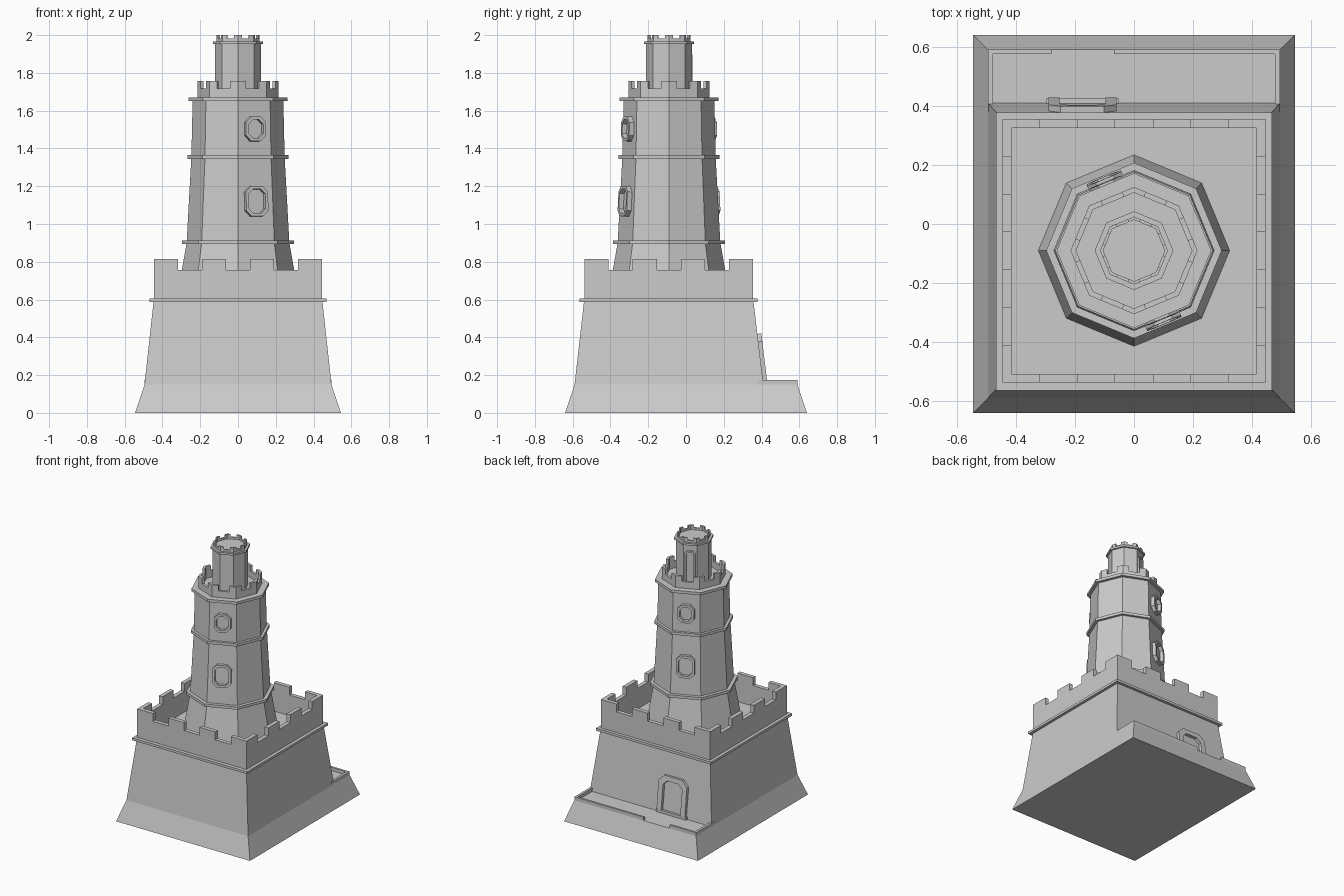
import bpy, bmesh, math
from mathutils import Vector

if "Cube" in bpy.data.objects:
    bpy.data.objects.remove(bpy.data.objects["Cube"])

CY = -0.09  # tower axis offset in y


def finish(name, bm):
    bmesh.ops.remove_doubles(bm, verts=bm.verts, dist=1e-5)
    bmesh.ops.recalc_face_normals(bm, faces=bm.faces)
    me = bpy.data.meshes.new(name)
    bm.to_mesh(me)
    bm.free()
    ob = bpy.data.objects.new(name, me)
    bpy.context.collection.objects.link(ob)
    return ob


def rect(x, y0, y1):
    return [(-x, y0), (x, y0), (x, y1), (-x, y1)]


def octo(r):
    return [(r * math.cos(i * math.pi / 4), CY + r * math.sin(i * math.pi / 4)) for i in range(8)]


def loft(name, sections):
    """Solid through a stack of (outline, z) sections."""
    bm = bmesh.new()
    rings = [[bm.verts.new((x, y, z)) for x, y in pts] for pts, z in sections]
    for a, b in zip(rings, rings[1:]):
        n = len(a)
        for i in range(n):
            j = (i + 1) % n
            bm.faces.new((a[i], a[j], b[j], b[i]))
    bm.faces.new(rings[0][::-1])
    bm.faces.new(rings[-1])
    return finish(name, bm)


def battlement(name, outer, inner, z0, zlow, zhigh, cuts):
    """Hollow wall; segments along every side alternate high and low."""
    bm = bmesh.new()
    segs = []
    n = len(outer)
    for i in range(n):
        o0, o1 = Vector(outer[i]), Vector(outer[(i + 1) % n])
        i0, i1 = Vector(inner[i]), Vector(inner[(i + 1) % n])
        for k, (a, b) in enumerate(zip(cuts, cuts[1:])):
            d = (o1 - o0).normalized()

            def in_pt(t):
                if t in (0, 1):
                    return i1 if t else i0
                s = (o0.lerp(o1, t) - i0).dot(d)
                return i0 + d * s
            segs.append((o0.lerp(o1, a), o0.lerp(o1, b), in_pt(a), in_pt(b),
                         zlow if k % 2 else zhigh))

    def face(*pts):
        bm.faces.new([bm.verts.new((p.x, p.y, z)) for p, z in pts])
    for s, t in zip(segs, segs[1:] + segs[:1]):
        oa, ob, ia, ib, h = s
        face((oa, z0), (ob, z0), (ob, h), (oa, h))
        face((ib, z0), (ia, z0), (ia, h), (ib, h))
        face((oa, h), (ob, h), (ib, h), (ia, h))
        if t[4] != h:
            face((ob, h), (ob, t[4]), (ib, t[4]), (ib, h))
    return finish(name, bm)


def frame(name, outer, inner, origin, normal, depth, closed=True):
    """Raised moulding lying on a wall with the given centre and normal."""
    nrm = Vector(normal).normalized()
    u = Vector((0, 0, 1)).cross(nrm).normalized()
    v = nrm.cross(u)
    bm = bmesh.new()

    def ring(pts, d):
        return [bm.verts.new(Vector(origin) + u * a + v * b + nrm * d) for a, b in pts]
    loops = [ring(outer, -0.012), ring(outer, depth), ring(inner, depth), ring(inner, -0.012)]
    n = len(outer)
    for a, b in zip(loops, loops[1:]):
        for i in range(n if closed else n - 1):
            j = (i + 1) % n
            bm.faces.new((a[i], a[j], b[j], b[i]))
    if not closed:
        bm.faces.new([l[0] for l in loops])
        bm.faces.new([l[-1] for l in loops])
    return finish(name, bm)


def arch(w, h, c):
    return [(-w, 0), (-w, h - c), (-w + c, h), (w - c, h), (w, h - c), (w, 0)]


def window_outline(w, h, c):
    return [(-w, -h + c), (-w + c, -h), (w - c, -h), (w, -h + c),
            (w, h - c), (w - c, h), (-w + c, h), (-w, h - c)]


def box(name, x0, x1, y0, y1, z0, z1):
    r = [(x0, y0), (x1, y0), (x1, y1), (x0, y1)]
    return loft(name, [(r, z0), (r, z1)])


# Sloped plinth and fort body
loft("plinth", [(rect(.545, -.64, .64), 0), (rect(.495, -.59, .59), .15)])
loft("fort_body", [(rect(.495, -.59, .41), .15), (rect(.447, -.54, .357), .59)])
loft("fort_band", [(rect(.468, -.563, .378), .588), (rect(.468, -.563, .378), .606)])
battlement("fort_battlement", rect(.445, -.537, .355), rect(.415, -.507, .325),
           .6, .757, .815, [i / 7 for i in range(8)])

# Low kerb round the rear terrace, open in front of the door
for side, a, b in (("left", -.495, -.477), ("right", .477, .495)):
    box("kerb_" + side, a, b, .38, .575, .148, .175)
box("kerb_back_left", -.495, -.28, .575, .59, .148, .175)
box("kerb_back_right", -.068, .495, .575, .59, .148, .175)

# Fort door surround on the sloping back wall
frame("fort_door_frame", arch(.115, .25, .042), arch(.078, .215, .032),
      (-.175, .407, .17), (0, .44, .053), .022, closed=False)
box("door_step", -.298, -.052, .39, .425, .148, .17)

# Octagonal tower in three tapering stages, with bands
loft("tower", [(octo(.325), .6), (octo(.272), .9), (octo(.247), 1.355), (octo(.24), 1.66)])
for name, r, z in (("lower", .297, .893), ("middle", .267, 1.344), ("upper", .262, 1.65)):
    loft(name + "_tower_band", [(octo(r), z), (octo(r), z + .02)])
battlement("tower_battlement", octo(.215), octo(.196), 1.66, 1.718, 1.757, [0, .27, .73, 1])

# Turret
loft("turret", [(octo(.121), 1.66), (octo(.121), 1.957)])
loft("turret_band", [(octo(.133), 1.952), (octo(.133), 1.967)])
battlement("turret_battlement", octo(.115), octo(.104), 1.96, 1.982, 2.0, [0, .27, .73, 1])

# Windows on two opposite tower faces
for side, deg in (("front", -67.5), ("back", 112.5)):
    a = math.radians(deg)
    for level, z, r, tilt, w, h in (("lower", 1.12, .2598, .05, .063, .08),
                                    ("upper", 1.503, .2436, .021, .057, .065)):
        ap = r * math.cos(math.pi / 8)
        frame(f"{side}_{level}_window", window_outline(w, h, .03),
              window_outline(w - .016, h - .016, .024),
              (ap * math.cos(a), CY + ap * math.sin(a), z),
              (math.cos(a), math.sin(a), tilt), .026)

# Turret door surround
a = math.radians(112.5)
ap = .121 * math.cos(math.pi / 8)
frame("turret_door_frame", arch(.036, .24, .018), arch(.025, .228, .013),
      (ap * math.cos(a), CY + ap * math.sin(a), 1.67),
      (math.cos(a), math.sin(a), 0), .009, closed=False)
